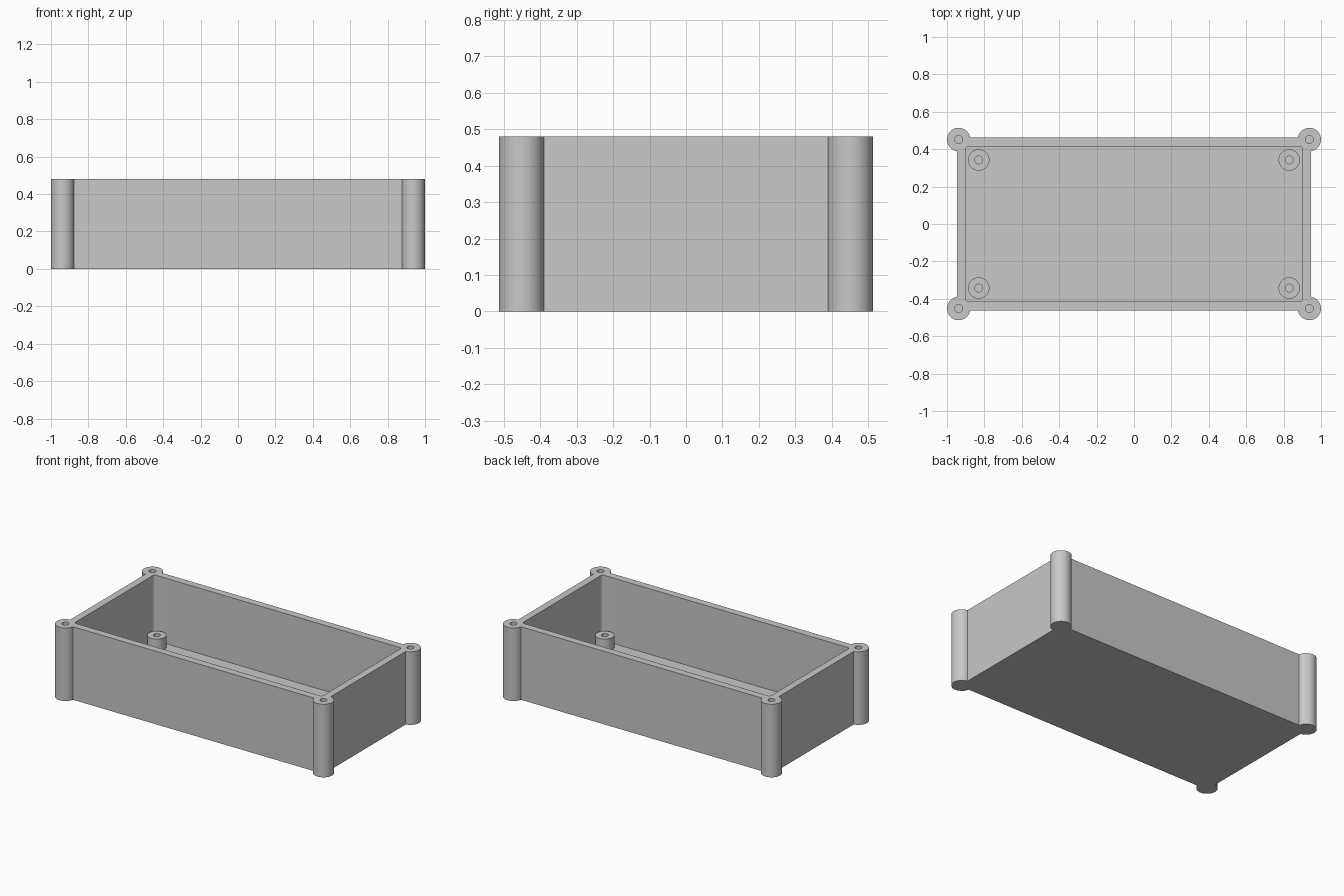
import bpy, bmesh, math

if "Cube" in bpy.data.objects:
    bpy.data.objects.remove(bpy.data.objects["Cube"])

HEIGHT, FLOOR = 0.48, 0.05
OUT_X, OUT_Y = 0.9465, 0.4625        # outer wall faces
IN_X, IN_Y = 0.90, 0.4145            # inner wall faces
POST_X, POST_Y, POST_R = 0.9375, 0.4515, 0.0625
HOLE_R = 0.021
STAND_X, STAND_Y, STAND_R, STAND_TOP = 0.83, 0.3425, 0.057, 0.13

grey = bpy.data.materials.new("plain grey")
grey.diffuse_color = (0.58, 0.58, 0.58, 1)
grey.use_nodes = True
grey.node_tree.nodes["Principled BSDF"].inputs["Base Color"].default_value = grey.diffuse_color


def arc(cx, cy, r, a0, a1, n):
    return [(cx + r * math.cos(a0 + (a1 - a0) * i / n),
             cy + r * math.sin(a0 + (a1 - a0) * i / n)) for i in range(n + 1)]


def circle(cx, cy, r, n=32):
    return arc(cx, cy, r, 0, math.tau, n)[:-1]


def four_corners(corner):
    """Mirror a counter-clockwise corner run into a closed outline."""
    pts = []
    for sx, sy in ((1, 1), (-1, 1), (-1, -1), (1, -1)):
        run = corner if sx * sy > 0 else corner[::-1]
        pts += [(x * sx, y * sy) for x, y in run]
    return pts


def prisms(name, parts):
    """One object made of extruded outlines: (outline, bottom, top)."""
    bm = bmesh.new()
    for pts, z0, z1 in parts:
        low = [bm.verts.new((x, y, z0)) for x, y in pts]
        high = [bm.verts.new((x, y, z1)) for x, y in pts]
        bm.faces.new(low[::-1])
        bm.faces.new(high)
        for i in range(len(pts)):
            j = (i + 1) % len(pts)
            bm.faces.new((low[i], low[j], high[j], high[i]))
    mesh = bpy.data.meshes.new(name)
    bm.to_mesh(mesh)
    bm.free()
    mesh.materials.append(grey)
    obj = bpy.data.objects.new(name, mesh)
    bpy.context.collection.objects.link(obj)
    return obj


def smooth(obj):
    bpy.ops.object.select_all(action='DESELECT')
    obj.select_set(True)
    bpy.context.view_layer.objects.active = obj
    bpy.ops.object.shade_smooth_by_angle(angle=math.radians(30))


def cut(obj, cutter):
    mod = obj.modifiers.new("cut", 'BOOLEAN')
    mod.operation, mod.solver, mod.object = 'DIFFERENCE', 'EXACT', cutter
    bpy.context.view_layer.objects.active = obj
    bpy.ops.object.modifier_apply(modifier=mod.name)
    bpy.data.objects.remove(cutter)
    smooth(obj)


SIGNS = [(sx, sy) for sx in (-1, 1) for sy in (-1, 1)]

# Case: rectangular box with a round screw post on each corner
start = -math.acos((OUT_X - POST_X) / POST_R)
end = math.pi - math.asin((OUT_Y - POST_Y) / POST_R)
outline = four_corners(arc(POST_X, POST_Y, POST_R, start, end, 32))
case = prisms("case", [(outline, 0, HEIGHT)])

# Cavity with softly rounded corners, plus blind screw holes
fillet = 0.015
cavity = four_corners(arc(IN_X - fillet, IN_Y - fillet, fillet, 0, math.pi / 2, 6))
cuts = [(cavity, FLOOR, HEIGHT + 0.1)]
cuts += [(circle(POST_X * sx, POST_Y * sy, HOLE_R), FLOOR, HEIGHT + 0.1) for sx, sy in SIGNS]
cut(case, prisms("case_cutter", cuts))

# Board standoffs: short hollow pegs on the floor
for n, (sx, sy) in enumerate(SIGNS):
    x, y = STAND_X * sx, STAND_Y * sy
    peg = prisms(f"standoff_{n + 1}", [(circle(x, y, STAND_R), FLOOR, STAND_TOP)])
    cut(peg, prisms("peg_cutter", [(circle(x, y, HOLE_R), FLOOR - 0.02, STAND_TOP + 0.1)]))
